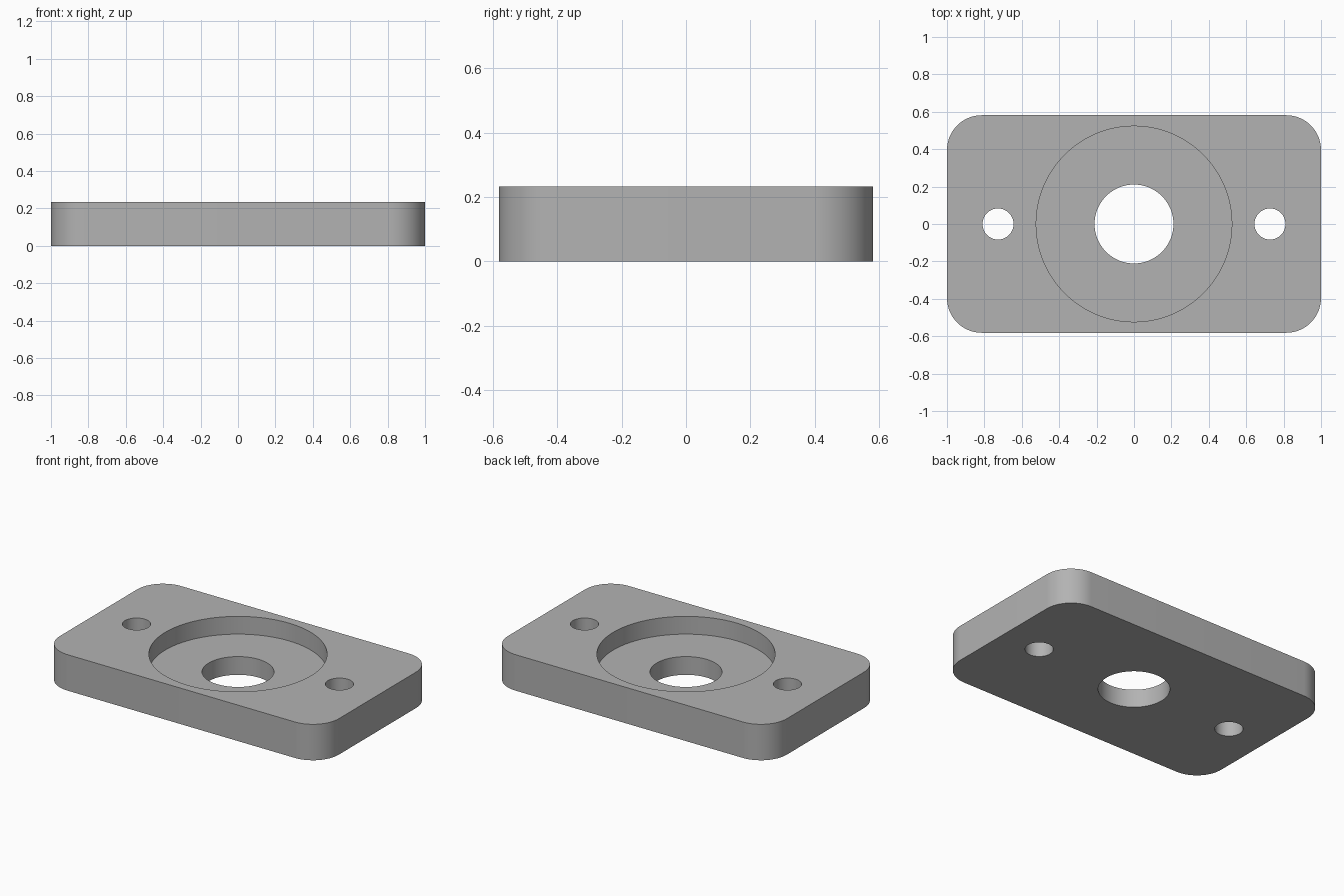
import bpy
import bmesh
from math import radians

LENGTH, WIDTH, HEIGHT = 2.0, 1.163, 0.233
CORNER_RADIUS = 0.186
RECESS_FLOOR = 0.118

default_cube = bpy.data.objects.get("Cube")
if default_cube:
    bpy.data.objects.remove(default_cube, do_unlink=True)

# Plain grey material
grey = bpy.data.materials.new("plain grey")
grey.use_nodes = True
colour = (0.45, 0.45, 0.45, 1)
grey.diffuse_color = colour
grey.node_tree.nodes["Principled BSDF"].inputs["Base Color"].default_value = colour

# Plate: a block with its four upright edges rounded
bm = bmesh.new()
bmesh.ops.create_cube(bm, size=1)
bmesh.ops.scale(bm, vec=(LENGTH, WIDTH, HEIGHT), verts=bm.verts)
bmesh.ops.translate(bm, vec=(0, 0, HEIGHT / 2), verts=bm.verts)
upright = [e for e in bm.edges if abs(e.verts[0].co.z - e.verts[1].co.z) > 0.1]
bmesh.ops.bevel(bm, geom=upright, offset=CORNER_RADIUS, segments=16,
                profile=0.5, affect='EDGES')
mesh = bpy.data.meshes.new("mounting_plate")
bm.to_mesh(mesh)
bm.free()
plate = bpy.data.objects.new("mounting_plate", mesh)
bpy.context.collection.objects.link(plate)
mesh.materials.append(grey)
bpy.context.view_layer.objects.active = plate
plate.select_set(True)


def cut_round(name, x, radius, bottom, sides):
    """Cut a round hole from above, down to the given height."""
    top = HEIGHT + 0.1
    bpy.ops.mesh.primitive_cylinder_add(
        vertices=sides, radius=radius, depth=top - bottom,
        location=(x, 0, (top + bottom) / 2))
    cutter = bpy.context.object
    cutter.name = name + "_cutter"
    cutter.hide_render = True
    cutter.data.materials.append(grey)
    bpy.context.view_layer.objects.active = plate
    mod = plate.modifiers.new(name, 'BOOLEAN')
    mod.operation = 'DIFFERENCE'
    mod.solver = 'EXACT'
    mod.object = cutter
    bpy.ops.object.modifier_apply(modifier=name)
    bpy.data.objects.remove(cutter, do_unlink=True)


# Round recess, central bore and the two screw holes
cut_round("recess", 0, 0.523, RECESS_FLOOR, 128)
cut_round("bore", 0, 0.211, -0.1, 96)
for side, x in (("left", 0.727), ("right", -0.727)):
    cut_round(side + "_screw_hole", x, 0.083, -0.1, 64)

# Smooth curved walls, sharp rims
bpy.ops.object.select_all(action='DESELECT')
plate.select_set(True)
bpy.context.view_layer.objects.active = plate
bpy.ops.object.shade_smooth_by_angle(angle=radians(30))
